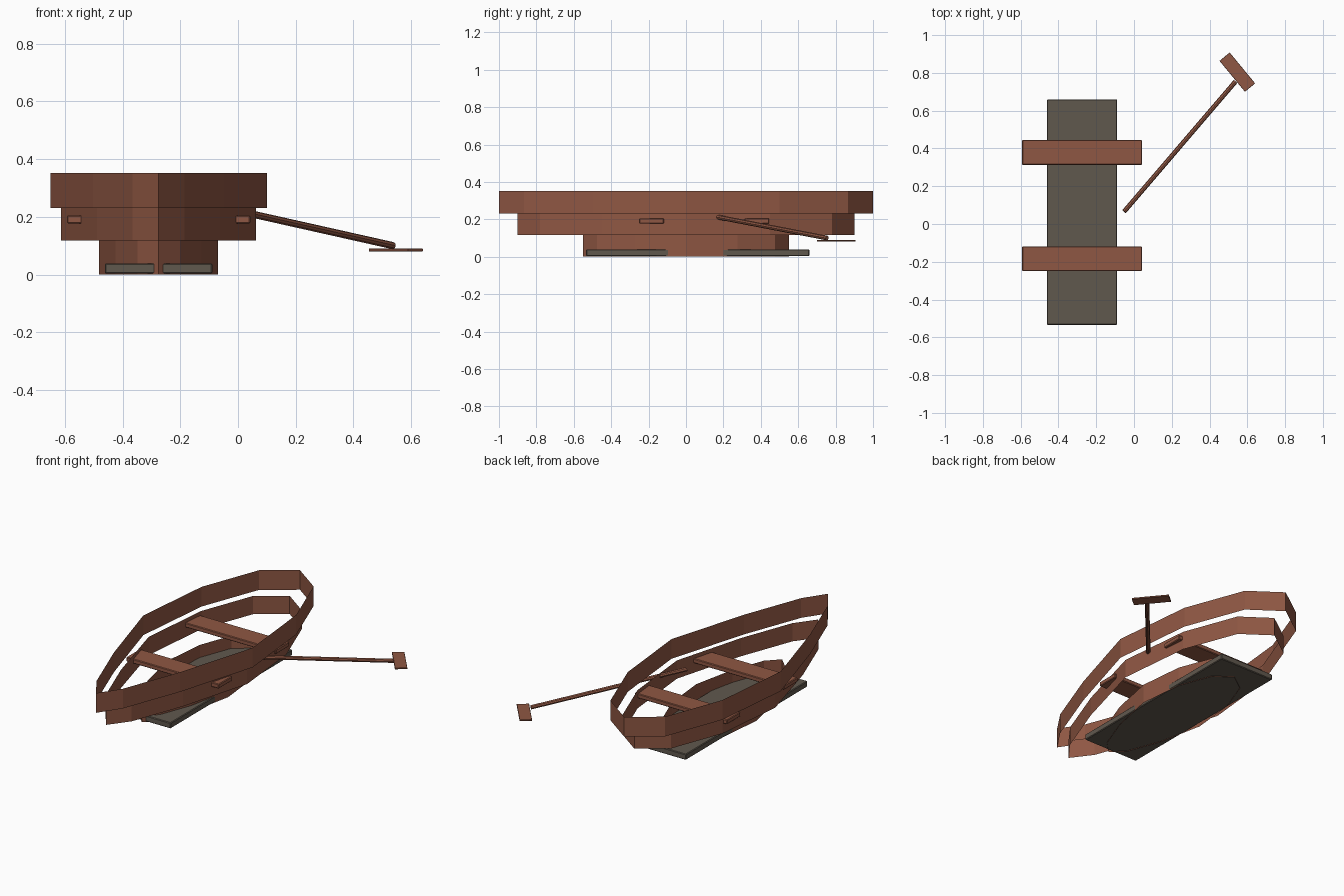
import bpy, bmesh, math
from mathutils import Vector, Matrix

if "Cube" in bpy.data.objects:
    bpy.data.objects.remove(bpy.data.objects["Cube"])

CX = -0.275  # boat centre line


def material(name, rgb):
    m = bpy.data.materials.new(name)
    m.diffuse_color = (*rgb, 1)
    m.use_nodes = True
    m.node_tree.nodes["Principled BSDF"].inputs["Base Color"].default_value = m.diffuse_color
    return m


WOOD = material("brown wood", (0.275, 0.095, 0.056))
BOARD = material("grey board", (0.118, 0.098, 0.076))


def finish(name, bm, mat):
    me = bpy.data.meshes.new(name)
    bm.to_mesh(me)
    bm.free()
    me.materials.append(mat)
    ob = bpy.data.objects.new(name, me)
    bpy.context.scene.collection.objects.link(ob)
    return ob


def strake(name, scale, z0, z1):
    """Open vertical band: twelve-sided oval, tapered to a sharp bow at -y."""
    bm = bmesh.new()
    low, high = [], []
    for i in range(12):
        a = math.radians(30 * i)
        y = scale * math.sin(a)
        x = 0.375 * scale * math.cos(a) * (1 + 0.6 * min(y, 0))
        low.append(bm.verts.new((CX + x, y, z0)))
        high.append(bm.verts.new((CX + x, y, z1)))
    for i in range(12):
        j = (i + 1) % 12
        bm.faces.new((low[i], low[j], high[j], high[i]))
    return finish(name, bm, WOOD)


def plank(name, centre, size, mat, bevel, turn=0):
    bm = bmesh.new()
    bmesh.ops.create_cube(bm, size=1, matrix=Matrix.Diagonal((*size, 1)))
    bmesh.ops.bevel(bm, geom=bm.edges[:], offset=bevel, segments=1, affect='EDGES')
    ob = finish(name, bm, mat)
    ob.location = centre
    ob.rotation_euler.z = math.radians(turn)
    return ob


# hull bands
strake("lower_strake", 0.55, 0.0, 0.117)
strake("middle_strake", 0.9, 0.117, 0.23)
strake("upper_strake", 1.0, 0.23, 0.352)

# floor board and two seats
plank("floor_board", (CX, 0.063, 0.021), (0.372, 1.194, 0.036), BOARD, 0.004)
for label, y in (("front", -0.184), ("rear", 0.379)):
    plank(label + "_seat", (CX, y, 0.191), (0.635, 0.132, 0.028), WOOD, 0.004)

# oar shaft and blade
start, end = Vector((-0.052, 0.066, 0.232)), Vector((0.537, 0.754, 0.1))
axis = end - start
bm = bmesh.new()
bmesh.ops.create_cone(bm, cap_ends=True, segments=8, radius1=0.0125, radius2=0.0125,
                      depth=axis.length)
shaft = finish("oar_shaft", bm, WOOD)
shaft.location = (start + end) / 2
shaft.rotation_mode = 'QUATERNION'
shaft.rotation_quaternion = axis.to_track_quat('Z', 'Y')
plank("oar_blade", (0.547, 0.804, 0.085), (0.07, 0.212, 0.009), WOOD, 0.0015, 39.5)
